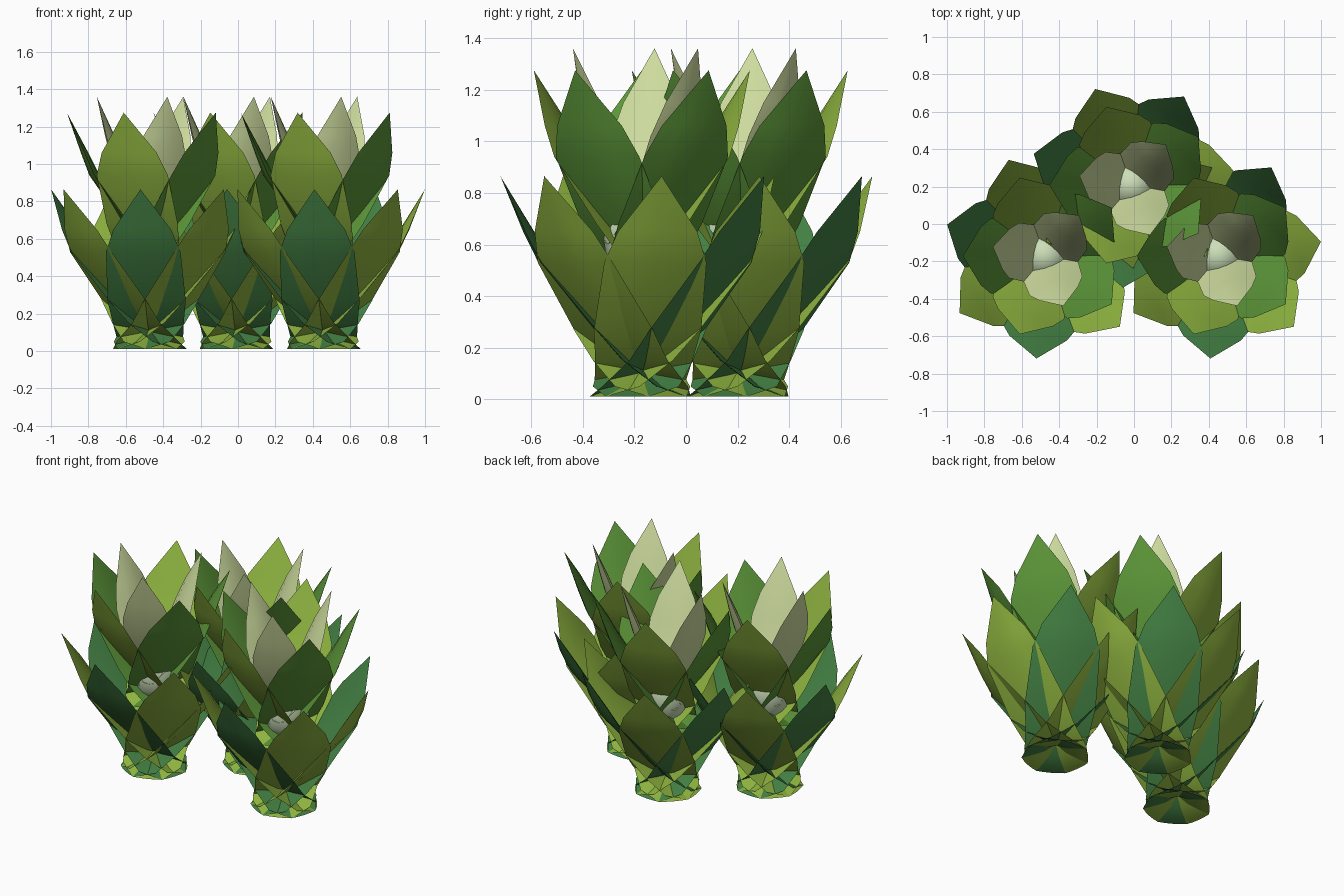
import bpy, bmesh, math
from mathutils import Vector

if "Cube" in bpy.data.objects:
    bpy.data.objects.remove(bpy.data.objects["Cube"])


def material(name, rgb):
    m = bpy.data.materials.new(name)
    m.diffuse_color = (*rgb, 1)
    m.use_nodes = True
    m.node_tree.nodes["Principled BSDF"].inputs["Base Color"].default_value = m.diffuse_color
    return m


LIGHT = material("light green", (0.27, 0.45, 0.05))
MID = material("mid green", (0.105, 0.30, 0.04))
DARK = material("dark green", (0.055, 0.21, 0.055))
PALE = material("pale green", (0.61, 0.71, 0.34))
CORE = material("whitish green", (0.60, 0.73, 0.48))

COLUMNS = (-1, -0.5, 0, 0.5, 1)

# Leaf profiles, base to tip: (distance from stem, height, half width, half thickness).
# The bases lean through the stem so neighbouring leaves cross there.
OUTER = [(-0.17, 0.012, 0.09, 0.01), (-0.06, 0.05, 0.175, 0.015), (0.07, 0.15, 0.19, 0.015),
         (0.18, 0.27, 0.21, 0.02), (0.40, 0.53, 0.20, 0.025),
         (0.46, 0.65, 0.155, 0.02), (0.55, 0.865, 0, 0)]
MIDDLE = [(-0.14, 0.43, 0.09, 0.01), (-0.05, 0.47, 0.16, 0.015), (0.05, 0.56, 0.18, 0.015),
          (0.14, 0.68, 0.20, 0.02), (0.32, 0.94, 0.20, 0.028),
          (0.365, 1.06, 0.155, 0.02), (0.44, 1.275, 0, 0)]
INNER = [(-0.11, 0.58, 0.08, 0.01), (-0.03, 0.61, 0.14, 0.015), (0.04, 0.68, 0.15, 0.02),
         (0.11, 0.80, 0.155, 0.025), (0.20, 1.02, 0.15, 0.03),
         (0.235, 1.15, 0.11, 0.022), (0.284, 1.36, 0, 0)]


def finish(name, bm, centre, mat, angle):
    """Turn a bmesh into a smooth-shaded object at a plant's centre."""
    bmesh.ops.remove_doubles(bm, verts=bm.verts[:], dist=0.0005)
    bmesh.ops.recalc_face_normals(bm, faces=bm.faces[:])
    mesh = bpy.data.meshes.new(name)
    bm.to_mesh(mesh)
    bm.free()
    mesh.materials.append(mat)
    ob = bpy.data.objects.new(name, mesh)
    ob.location = (centre[0], centre[1], 0)
    bpy.context.collection.objects.link(ob)
    bpy.ops.object.select_all(action='DESELECT')
    ob.select_set(True)
    bpy.context.view_layer.objects.active = ob
    bpy.ops.object.shade_smooth_by_angle(angle=math.radians(angle))


def make_leaf(name, profile, centre, angle, mat):
    """One pointed, lens-section leaf turned to the given angle round the stem."""
    a = math.radians(angle)
    out = Vector((math.cos(a), math.sin(a), 0))
    side = Vector((-math.sin(a), math.cos(a), 0))
    bm = bmesh.new()
    # Closed ring for each row: across the outer side, back across the inner side
    ring = [(u, 1) for u in COLUMNS] + [(u, -1) for u in COLUMNS[-2:0:-1]]
    rows = []
    for r, z, w, t in profile:
        rows.append([bm.verts.new(out * (r - t + s * t * (1 - u * u)) + side * (w * u)
                                  + Vector((0, 0, z))) for u, s in ring])
    n = len(ring)
    for lo, hi in zip(rows, rows[1:]):
        for j in range(n):
            k = (j + 1) % n
            bm.faces.new((lo[j], lo[k], hi[k], hi[j]))
    bm.faces.new(rows[0][::-1])
    finish(name, bm, centre, mat, 28)


def make_core(centre):
    """Rounded heart of the plant, glimpsed between the inner leaves."""
    bm = bmesh.new()
    bmesh.ops.create_uvsphere(bm, u_segments=10, v_segments=8, radius=1)
    for v in bm.verts:
        v.co = Vector((v.co.x * 0.15, v.co.y * 0.15, 0.63 + v.co.z * 0.19))
    finish("plant_core", bm, centre, CORE, 50)


# Three identical plants, each with three whorls of leaves round a core
for centre in ((-0.475, -0.171), (-0.012, 0.208), (0.455, -0.171)):
    for i in range(7):
        make_leaf("outer_leaf", OUTER, centre, 8 + i * 360 / 7, DARK if i % 2 else LIGHT)
    for i in range(5):
        make_leaf("middle_leaf", MIDDLE, centre, 36 + i * 72, LIGHT if i % 2 else MID)
    for i in range(3):
        make_leaf("inner_leaf", INNER, centre, 50 + i * 120, PALE)
    make_core(centre)
